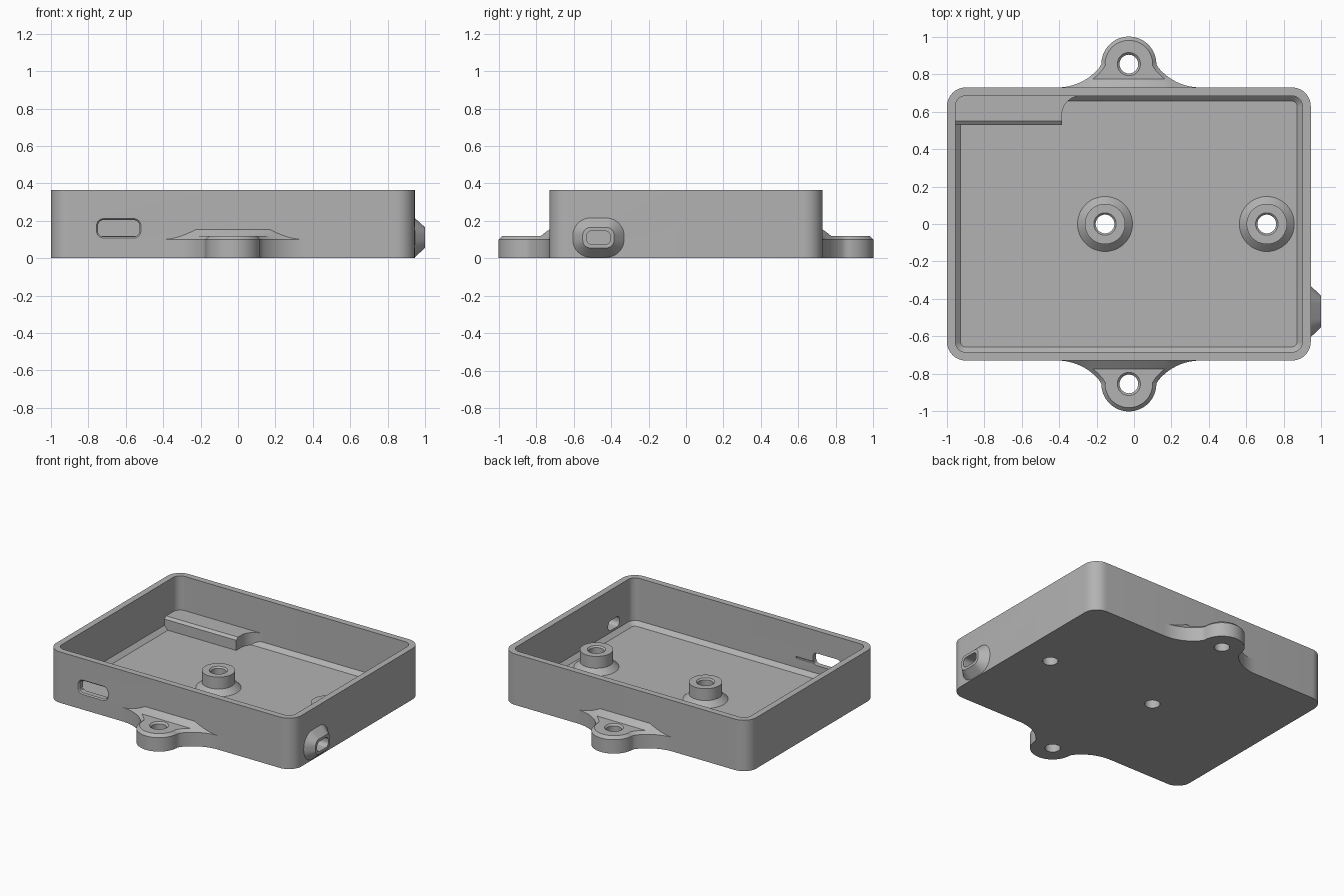
import bpy, bmesh, math
from mathutils import Vector

if "Cube" in bpy.data.objects:
    bpy.data.objects.remove(bpy.data.objects["Cube"], do_unlink=True)

grey = bpy.data.materials.new("plain grey")
grey.use_nodes = True
COLOUR = (0.45, 0.45, 0.45, 1)
grey.diffuse_color = COLOUR
grey.node_tree.nodes["Principled BSDF"].inputs["Base Color"].default_value = COLOUR

CX = -0.0275            # middle of the tray
HALF_X, HALF_Y = 0.9725, 0.73
EAR_Y, EAR_R = 0.855, 0.147


def finish(name, bm):
    bmesh.ops.remove_doubles(bm, verts=bm.verts, dist=1e-5)
    bmesh.ops.recalc_face_normals(bm, faces=bm.faces)
    mesh = bpy.data.meshes.new(name)
    bm.to_mesh(mesh)
    bm.free()
    obj = bpy.data.objects.new(name, mesh)
    bpy.context.collection.objects.link(obj)
    mesh.materials.append(grey)
    return obj


def loft(name, loops, closed=False):
    """Skin a list of equal-length 3D loops, capped or joined end to start."""
    bm = bmesh.new()
    rings = [[bm.verts.new(p) for p in loop] for loop in loops]
    pairs = list(zip(rings, rings[1:]))
    if closed:
        pairs.append((rings[-1], rings[0]))
    else:
        bm.faces.new(rings[0])
        bm.faces.new(rings[-1])
    for a, b in pairs:
        for i in range(len(a)):
            j = (i + 1) % len(a)
            bm.faces.new((a[i], a[j], b[j], b[i]))
    return finish(name, bm)


def rounded(u, v, hu, hv, r, steps=10):
    """Rounded rectangle outline in 2D."""
    pts = []
    for q, (su, sv) in enumerate(((1, 1), (-1, 1), (-1, -1), (1, -1))):
        for k in range(steps + 1):
            a = math.pi / 2 * (q + k / steps)
            pts.append((u + su * (hu - r) + r * math.cos(a),
                        v + sv * (hv - r) + r * math.sin(a)))
    return pts


def circle(x, y, r, z, n=48):
    return [(x + r * math.cos(math.tau * i / n), y + r * math.sin(math.tau * i / n), z)
            for i in range(n)]


def tray_loop(inset, z, r):
    return [(x, y, z) for x, y in rounded(CX, 0, HALF_X - inset, HALF_Y - inset, r)]


def cut(obj, cutters):
    bpy.context.view_layer.objects.active = obj
    for c in cutters:
        mod = obj.modifiers.new("cut", "BOOLEAN")
        mod.operation, mod.solver, mod.object = "DIFFERENCE", "EXACT", c
        bpy.ops.object.modifier_apply(modifier=mod.name)


# Open tray with a bevelled floor edge
tray = loft("tray", [tray_loop(0, 0, 0.1), tray_loop(0, 0.365, 0.1),
                     tray_loop(0.045, 0.365, 0.055), tray_loop(0.045, 0.06, 0.055),
                     tray_loop(0.073, 0.032, 0.027)])

# Hollow standoff posts with flared feet
POSTS = (-0.155, 0.71)
for side, px in zip(("right", "left"), POSTS):
    profile = [(0.05, 0.02), (0.147, 0.02), (0.147, 0.032), (0.108, 0.07),
               (0.108, 0.155), (0.06, 0.155), (0.05, 0.145)]
    loft(side + "_post", [circle(px, 0, r, z) for r, z in profile], closed=True)

# Raised corner ledge with a concave end
ledge = [(-0.97, 0.53), (-0.385, 0.53)]
for k in range(11):
    a = math.pi - math.pi / 2 * k / 10
    ledge.append((-0.285 + 0.1 * math.cos(a), 0.585 + 0.1 * math.sin(a)))
ledge += [(-0.285, 0.7), (-0.97, 0.7)]
loft("corner_ledge", [[(x, y, 0.02) for x, y in ledge], [(x, y, 0.105) for x, y in ledge],
                      [(x, max(y, 0.55), 0.12) for x, y in ledge]])


# Mounting ear: flared outline, 45 degree chamfer and a sloped gusset at the wall
def ear(name, side):
    R, reach = 0.292, 0.383
    half = []
    end = math.asin((reach - EAR_R) / R)
    for k in range(20):
        t = end * k / 20
        c, s = math.cos(t), math.sin(t)
        d = 0
        if k:
            d = min(R * (1 - c) / c, max(0.02, 0.06 / (1 - c) - R))
        x, y = reach - R * s, HALF_Y + R * (1 - c)
        half.append(((x, y, 0.1), (x - d * s, y - d * c, 0.1 + d)))
    half.append(((EAR_R, EAR_Y, 0.1), (EAR_R - 0.021, EAR_Y - 0.007, 0.12)))
    for k in range(1, 17):
        a = math.pi / 2 * k / 16
        half.append(tuple((r * math.cos(a), EAR_Y + r * math.sin(a), z)
                          for r, z in ((EAR_R, 0.1), (EAR_R - 0.02, 0.12))))
    other = [tuple((-x, y, z) for x, y, z in pair) for pair in reversed(half[:-1])]
    full = half + other
    bm = bmesh.new()

    def add(p, z=None):
        return bm.verts.new((CX + p[0], side * p[1], p[2] if z is None else z))
    low = [add(o, 0) for o, _ in full]
    mid = [add(o) for o, _ in full]
    top = [add(i) for _, i in full]
    n = len(full)
    bm.faces.new(low)
    bm.faces.new((low[0], mid[0], mid[-1], low[-1]))
    for a, b in ((low, mid), (mid, top)):
        for i in range(n - 1):
            bm.faces.new((a[i], a[i + 1], b[i + 1], b[i]))
    for i in range(n // 2 - 1):
        bm.faces.new((top[i], top[i + 1], top[n - 2 - i], top[n - 1 - i]))
    bm.faces.new((top[n // 2 - 1], top[n // 2], top[n // 2 + 1]))
    return finish(name, bm)


ears = [ear("front_ear", -1), ear("back_ear", 1)]

# Tapered port hood on the side wall
HOOD = (-0.468, 0.11)


def hood_loop(x, hy, hz, r):
    return [(x, y, z) for y, z in rounded(*HOOD, hy, hz, r)]


hood = loft("port_hood", [hood_loop(0.925, 0.137, 0.105, 0.095),
                          hood_loop(0.945, 0.137, 0.105, 0.095),
                          hood_loop(1.0, 0.084, 0.055, 0.042)])


# Cutters for the openings
def slot_loop(y, grow):
    return [(x, y, z) for x, z in rounded(-0.638, 0.16, 0.111 + grow, 0.044 + grow, 0.03 + grow)]


slot = loft("slot_cutter", [slot_loop(-0.76, 0.036), slot_loop(-0.722, 0),
                            slot_loop(-0.6, 0)])
groove = loft("groove_cutter", [[(x, y, z) for x, z in rounded(-0.638, 0.132, 0.245, 0.006, 0.002)]
                                for y in (-0.7, -0.66)])
port = loft("port_cutter", [hood_loop(x, 0.064, 0.036, 0.03) for x in (0.8, 1.1)])
drills = [loft("drill_cutter", [circle(x, 0, 0.05, z) for z in (-0.1, 0.1)]) for x in POSTS]
cut(tray, [slot, groove, port] + drills)
cut(hood, [port])
ear_drills = []
for obj, side in zip(ears, (-1, 1)):
    drill = loft("ear_cutter", [circle(CX, side * EAR_Y, r, z) for r, z in
                                ((0.05, -0.1), (0.05, 0.108), (0.062, 0.12), (0.062, 0.2))])
    cut(obj, [drill])
    ear_drills.append(drill)
for c in [slot, groove, port] + drills + ear_drills:
    bpy.data.objects.remove(c, do_unlink=True)

# Smooth curves, crisp edges
bpy.ops.object.select_all(action="DESELECT")
for obj in bpy.context.collection.objects:
    if obj.type == "MESH" and grey.name in obj.data.materials:
        obj.select_set(True)
        bpy.context.view_layer.objects.active = obj
bpy.ops.object.shade_smooth_by_angle(angle=math.radians(25))
